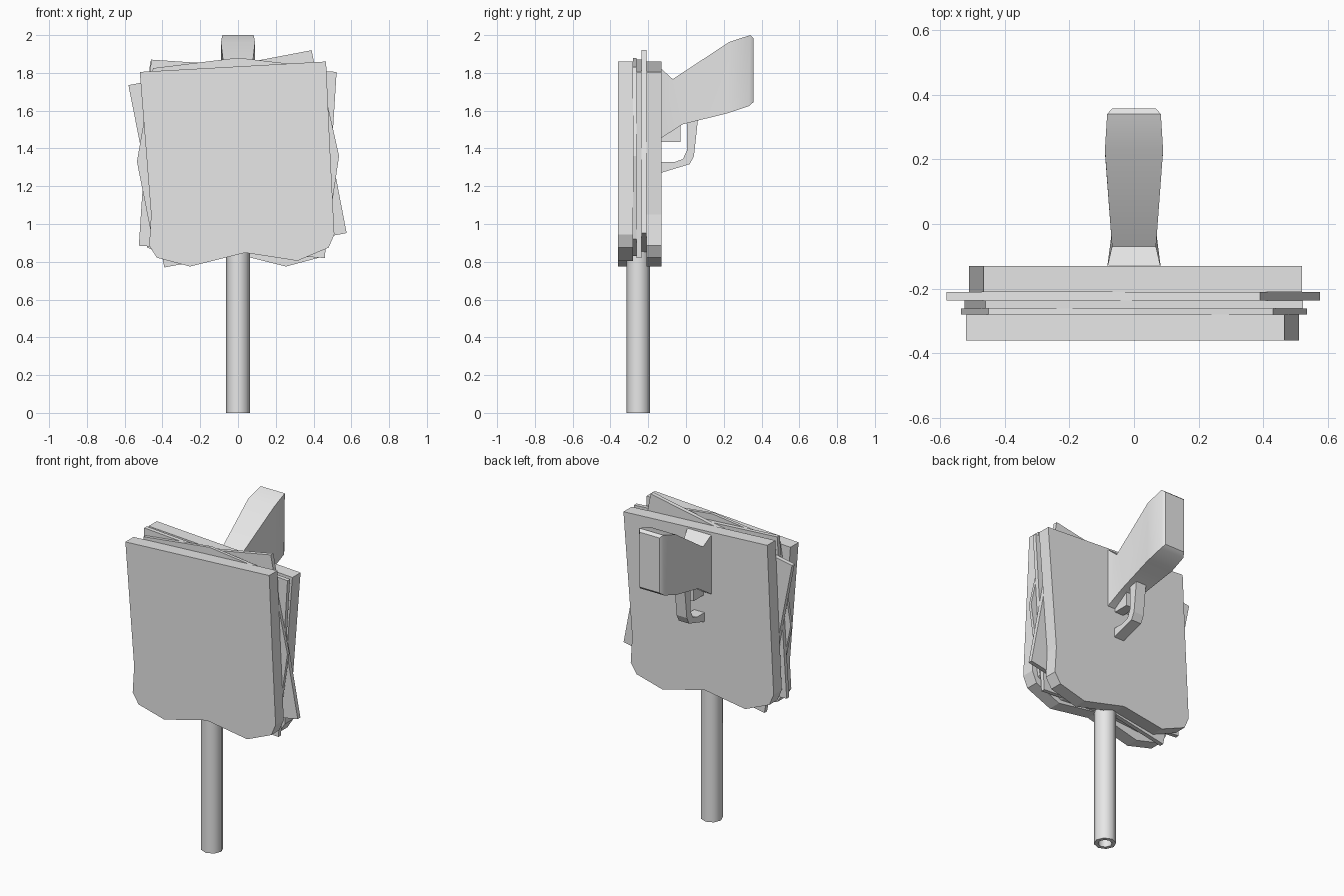
import bpy, bmesh, math

cube = bpy.data.objects.get("Cube")
if cube:
    bpy.data.objects.remove(cube, do_unlink=True)

grey = bpy.data.materials.new("plain grey")
grey.use_nodes = True
grey.diffuse_color = (0.8, 0.8, 0.8, 1)
grey.node_tree.nodes["Principled BSDF"].inputs["Base Color"].default_value = (0.8, 0.8, 0.8, 1)


def finish(name, bm, smooth=None):
    bmesh.ops.recalc_face_normals(bm, faces=bm.faces)
    mesh = bpy.data.meshes.new(name)
    bm.to_mesh(mesh)
    bm.free()
    mesh.materials.append(grey)
    obj = bpy.data.objects.new(name, mesh)
    bpy.context.collection.objects.link(obj)
    if smooth:
        bpy.ops.object.select_all(action='DESELECT')
        obj.select_set(True)
        bpy.context.view_layer.objects.active = obj
        bpy.ops.object.shade_smooth_by_angle(angle=math.radians(smooth))
    return obj


def loft(name, rings, closed=False, smooth=None):
    """Skin equal-length rings; cap the ends unless the loft is closed."""
    bm = bmesh.new()
    loops = [[bm.verts.new(p) for p in ring] for ring in rings]
    pairs = list(zip(loops, loops[1:]))
    if closed:
        pairs.append((loops[-1], loops[0]))
    else:
        bm.faces.new(loops[0])
        bm.faces.new(loops[-1])
    n = len(loops[0])
    for a, b in pairs:
        for i in range(n):
            j = (i + 1) % n
            bm.faces.new((a[i], a[j], b[j], b[i]))
    return finish(name, bm, smooth)


def plate(name, outline, y0, y1):
    """Slab with an x-z outline, thick along y."""
    return loft(name, [[(x, y, z) for x, z in outline] for y in (y0, y1)])


def side_profile(name, outline, half):
    """Slab with a y-z outline, thick along x."""
    return loft(name, [[(x, y, z) for y, z in outline] for x in (-half, half)])


# Thick outer boards: the rear one mirrors the front one
board = [(-0.52, 1.805), (0.466, 1.86), (0.487, 1.4), (0.51, 0.945), (0.48, 0.875),
         (0.315, 0.805), (0.037, 0.848), (-0.254, 0.775), (-0.43, 0.822),
         (-0.47, 0.885), (-0.46, 1.05)]
plate("front_board", board, -0.36, -0.28)
plate("rear_board", [(-x, z) for x, z in board], -0.21, -0.13)

# Thin inner sheets, each turned a different way
plate("inner_sheet_front",
      [(-0.45, 1.825), (0.0, 1.88), (0.43, 1.83), (0.535, 1.36), (0.47, 0.92),
       (0.3, 0.83), (0.0, 0.855), (-0.3, 0.83), (-0.45, 0.9), (-0.535, 1.33)], -0.28, -0.261)
plate("inner_sheet_middle",
      [(-0.46, 1.87), (0.522, 1.805), (0.46, 0.82), (-0.525, 0.885)], -0.261, -0.236)
plate("inner_sheet_rear",
      [(-0.58, 1.735), (0.39, 1.92), (0.575, 0.952), (-0.39, 0.77)], -0.236, -0.21)


# Hollow eight-sided post
def ring(radius, z):
    return [(radius * math.cos(i * math.pi / 4),
             -0.253 + radius * math.sin(i * math.pi / 4), z) for i in range(8)]


loft("post", [ring(0.063, 0), ring(0.063, 0.89), ring(0.04, 0.89), ring(0.04, 0)],
     closed=True, smooth=50)

# Flared grip: y bottom, y top, half width, z bottom, z top
sections = [(-0.135, -0.135, 0.083, 1.452, 1.825),
            (-0.02, -0.07, 0.068, 1.527, 1.767),
            (0.222, 0.228, 0.09, 1.587, 1.963),
            (0.333, 0.34, 0.083, 1.624, 1.996),
            (0.357, 0.357, 0.068, 1.645, 1.985)]
grip = loft("grip", [[(-w, yb, zb), (w, yb, zb), (w, yt, zt), (-w, yt, zt)]
                     for yb, yt, w, zb, zt in sections], smooth=40)
grip.data.update()
top = max(v.co.z for v in grip.data.vertices)
for v in grip.data.vertices:
    if v.co.z == top:
        v.co.z = 2.0

# Small block under the grip, and the bent guard joining grip and rear board
side_profile("trigger_block", [(-0.135, 1.435), (-0.03, 1.435), (-0.03, 1.56), (-0.135, 1.56)], 0.03)
side_profile("guard",
             [(0.065, 1.57), (0.042, 1.36), (0.02, 1.317), (-0.135, 1.27), (-0.135, 1.328),
              (-0.06, 1.328), (-0.016, 1.344), (0.005, 1.39), (0.005, 1.57)], 0.035)
